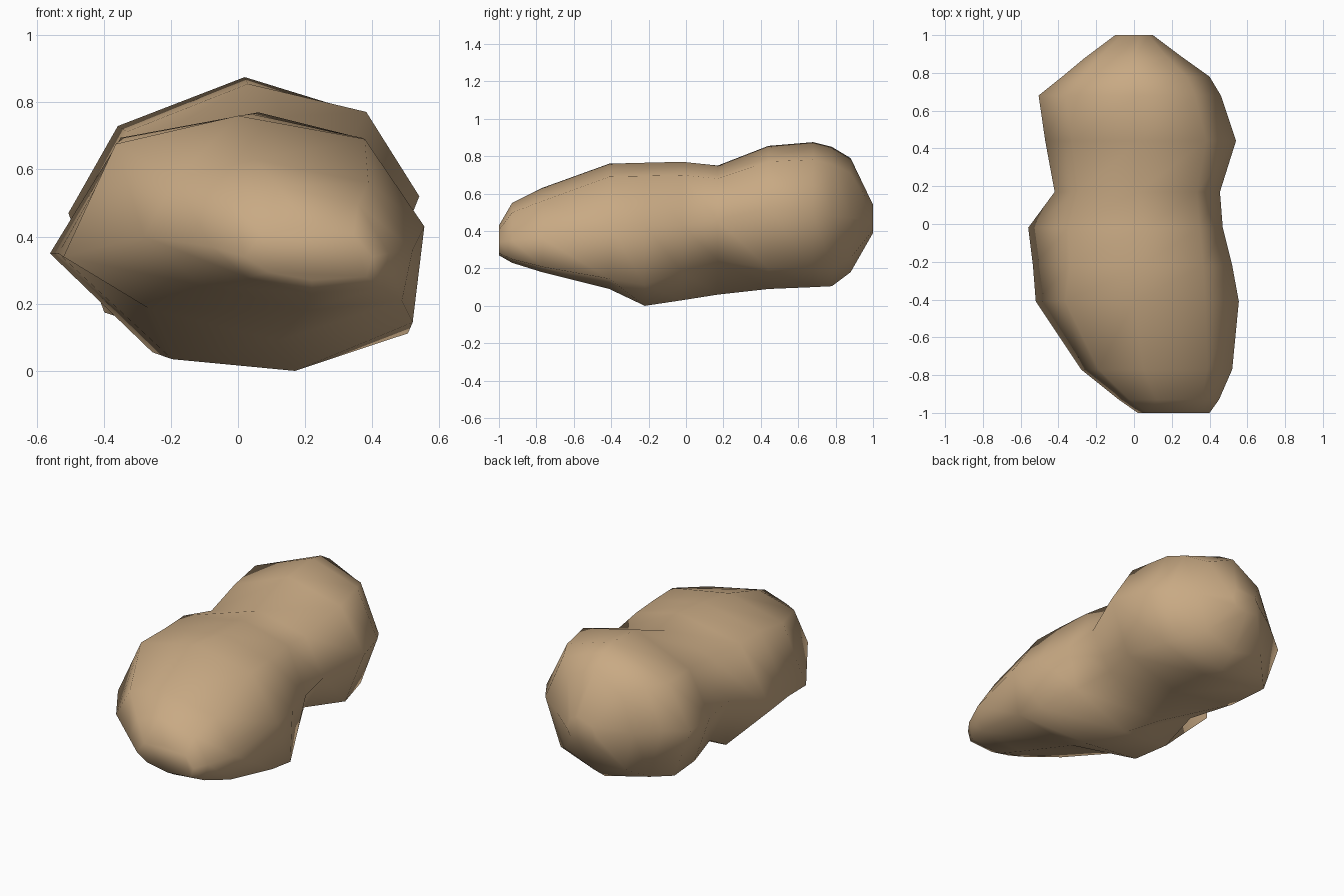
import bpy, bmesh

if "Cube" in bpy.data.objects:
    bpy.data.objects.remove(bpy.data.objects["Cube"])

# Sandy rock colour
mat = bpy.data.materials.new("sandy_rock")
mat.diffuse_color = (0.58, 0.40, 0.23, 1)
mat.use_nodes = True
mat.node_tree.nodes["Principled BSDF"].inputs["Base Color"].default_value = mat.diffuse_color

# Fullness of the four corners (across, along height) in each zone:
# upper right, lower right, lower left, upper left
zones = {
    "nose":  ((.72, .74), (.90, .84), (.64, .66), (.72, .74)),
    "front": ((.68, .79), (.92, .84), (.60, .62), (.70, .80)),
    "belly": ((.68, .79), (.96, .74), (.52, .90), (.66, .83)),
    "mid":   ((.70, .79), (.86, .62), (.50, .92), (.66, .82)),
    "waist": ((.72, .76), (.74, .54), (.62, .74), (.72, .72)),
    "back":  ((.69, .75), (.74, .74), (.80, .80), (.72, .64)),
}

# Cross-sections from front to back:
# zone, y, left x, left z, right x, right z, top x, top z, bottom x, bottom z
sections = [
    ("nose", -1.00, 0.02, .34, .40, .34, .20, .43, .22, .27),
    ("nose", -0.93, -.08, .37, .45, .35, .12, .55, .22, .23),
    ("nose", -0.77, -.28, .40, .52, .36, .05, .63, .20, .18),
    ("front", -0.41, -.52, .34, .555, .43, .00, .76, .12, .09),
    ("belly", -0.22, -.535, .35, .52, .43, .04, .765, .17, .00),
    ("mid", -0.02, -.56, .35, .47, .43, .06, .77, .05, .03),
    ("waist", 0.17, -.42, .45, .455, .46, .02, .75, -.05, .06),
    ("back", 0.44, -.47, .46, .54, .52, .03, .855, .05, .09),
    ("back", 0.68, -.505, .47, .46, .50, .02, .875, .03, .10),
    ("back", 0.78, -.38, .48, .40, .48, .01, .85, .00, .105),
    ("back", 0.88, -.26, .47, .26, .47, .00, .79, .00, .18),
    ("back", 1.00, -.10, .45, .10, .45, .03, .54, .00, .39),
]


def outline(section):
    """Eight-sided lumpy ring from four extreme points and four corners."""
    zone, y, xl, zl, xr, zr, xt, zt, xb, zb = section

    def corner(side, end, full):
        return (end[0] + (side[0] - end[0]) * full[0],
                side[1] + (end[1] - side[1]) * full[1])

    left, right, top, bottom = (xl, zl), (xr, zr), (xt, zt), (xb, zb)
    ur, lr, ll, ul = zones[zone]
    ring = [top, corner(right, top, ur), right, corner(right, bottom, lr),
            bottom, corner(left, bottom, ll), left, corner(left, top, ul)]
    return [(x, y, z) for x, z in ring]


# Two-lobed boulder: skin the rings and close both ends
bm = bmesh.new()
rings = [[bm.verts.new(p) for p in outline(s)] for s in sections]
for a, b in zip(rings, rings[1:]):
    for i in range(8):
        j = (i + 1) % 8
        bm.faces.new((a[i], a[j], b[j], b[i]))
bm.faces.new(rings[0])
bm.faces.new(rings[-1])
bmesh.ops.recalc_face_normals(bm, faces=bm.faces)
for f in bm.faces:
    f.smooth = True

mesh = bpy.data.meshes.new("boulder")
bm.to_mesh(mesh)
bm.free()
mesh.materials.append(mat)
boulder = bpy.data.objects.new("boulder", mesh)
bpy.context.collection.objects.link(boulder)
